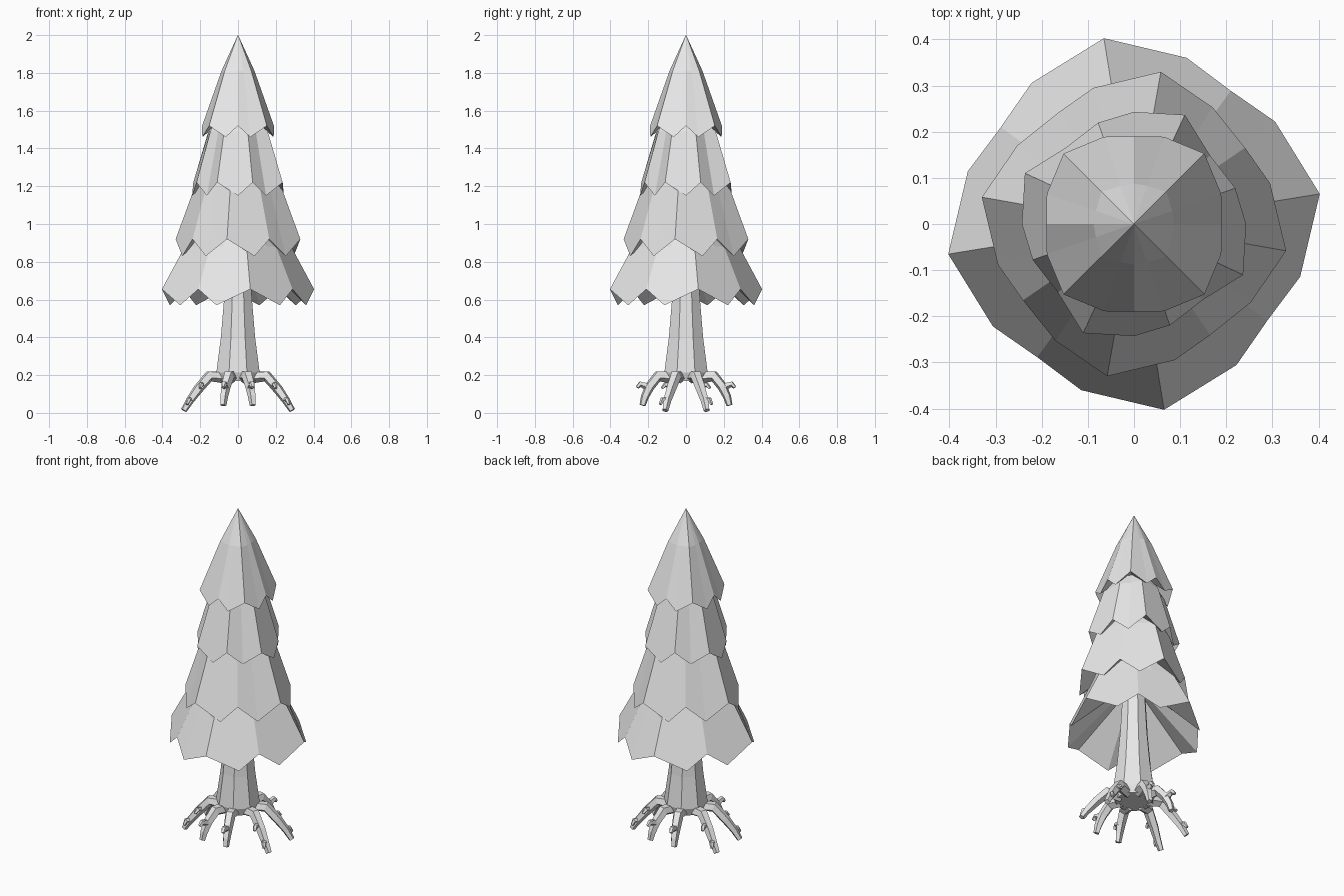
import bpy, bmesh
from math import radians, cos, sin, tau
from mathutils import Vector

cube = bpy.data.objects.get("Cube")
if cube:
    bpy.data.objects.remove(cube)

GREY = (0.8, 0.8, 0.8, 1)
mat = bpy.data.materials.new("pale_grey")
mat.use_nodes = True
mat.diffuse_color = GREY
mat.node_tree.nodes["Principled BSDF"].inputs["Base Color"].default_value = GREY


def finish(name, bm):
    bmesh.ops.recalc_face_normals(bm, faces=bm.faces[:])
    mesh = bpy.data.meshes.new(name)
    bm.to_mesh(mesh)
    bm.free()
    mesh.materials.append(mat)
    obj = bpy.data.objects.new(name, mesh)
    bpy.context.collection.objects.link(obj)


def loft(bm, rings):
    """Skin a list of equal-length point rings with quads and cap both ends."""
    loops = [[bm.verts.new(p) for p in ring] for ring in rings]
    for a, b in zip(loops, loops[1:]):
        for i in range(len(a)):
            j = (i + 1) % len(a)
            bm.faces.new((a[i], a[j], b[j], b[i]))
    bm.faces.new(loops[0])
    bm.faces.new(loops[-1])


def polar(angle, r, z):
    return Vector((r * cos(angle), r * sin(angle), z))


def tier(name, rim, low, high, under, shell):
    """Eight flat pointed panels; rim is one quadrant of (angle, radius), high points first."""
    pts = [(radians(a + 90 * q), r, i % 2) for q in range(4) for i, (a, r) in enumerate(rim)]
    rings = [[polar(a, under[0], under[1]) for a, r, tip in pts],
             [polar(a, r, low if tip else high) for a, r, tip in pts]]
    # panel middles lie close to the chord between the ridges
    rings += [[polar(a, r * s * (.95 if tip else 1), z) for a, r, tip in pts]
              for s, z in shell]
    bm = bmesh.new()
    loft(bm, rings)
    finish(name, bm)


# Foliage, top to bottom
tier("foliage_top", [(0, .19), (19, .2), (45, .216), (71, .2)],
     1.46, 1.52, (.08, 1.57), [(.46, 1.81), (.005, 2)])
tier("foliage_upper", [(19.5, .233), (42, .222), (65, .261), (90, .243)],
     1.15, 1.22, (.1, 1.28), [(.665, 1.49), (.4, 1.6)])
tier("foliage_middle", [(34.5, .292), (56, .305), (80, .335), (106.6, .308)],
     .83, .92, (.12, 1.0), [(.69, 1.2), (.45, 1.35)])
tier("foliage_lower", [(54, .357), (72.4, .378), (99.2, .408), (126, .378)],
     .57, .655, (.06, .88), [(.7, .88), (.48, 1.08)])

# Trunk
bm = bmesh.new()
loft(bm, [[polar(tau * (k + .5) / 8, r, z) for k in range(8)]
          for r, z in [(.11, .17), (.124, .215), (.098, .4), (.08, .6), (.062, .92)]])
finish("trunk", bm)


def tube(bm, path, radii, sides=5):
    """Tapered limb following a few points."""
    path = [Vector(p) for p in path]
    rings = []
    for i, p in enumerate(path):
        d = (path[min(i + 1, len(path) - 1)] - path[max(i - 1, 0)]).normalized()
        u = d.cross(Vector((path[-1].y, -path[-1].x, 0))).normalized()
        v = d.cross(u)
        rings.append([p + radii[i] * (u * cos(tau * k / sides) + v * sin(tau * k / sides))
                      for k in range(sides)])
    loft(bm, rings)


# Roots: a long side pair and a shorter hooked pair, mirrored to all quadrants
THICK = (.034, .031, .027, .022, .017)
HOOK = (.022, .019, .016, .01)
KNOB = (.016, .014, .008)
for sx, side in ((1, "left"), (-1, "right")):
    for sy, end in ((-1, "front"), (1, "back")):
        def place(path):
            return [(x * sx, y * sy, z) for x, y, z in path]

        bm = bmesh.new()
        tube(bm, place([(.07, .03, .19), (.152, .055, .195), (.212, .08, .125),
                        (.255, .1, .065), (.287, .11, .013)]), THICK)
        tube(bm, place([(.19, .075, .145), (.195, .11, .15), (.2, .128, .13)]), KNOB)
        tube(bm, place([(.25, .1, .07), (.262, .125, .07), (.27, .137, .045)]), KNOB)
        finish("long_root_%s_%s" % (end, side), bm)

        bm = bmesh.new()
        tube(bm, place([(.03, .07, .19), (.05, .148, .195), (.066, .192, .14),
                        (.075, .218, .085), (.079, .23, .04)]), THICK)
        tube(bm, place([(.065, .185, .13), (.07, .215, .143), (.074, .242, .153),
                        (.078, .258, .135)]), HOOK)
        finish("hooked_root_%s_%s" % (end, side), bm)
